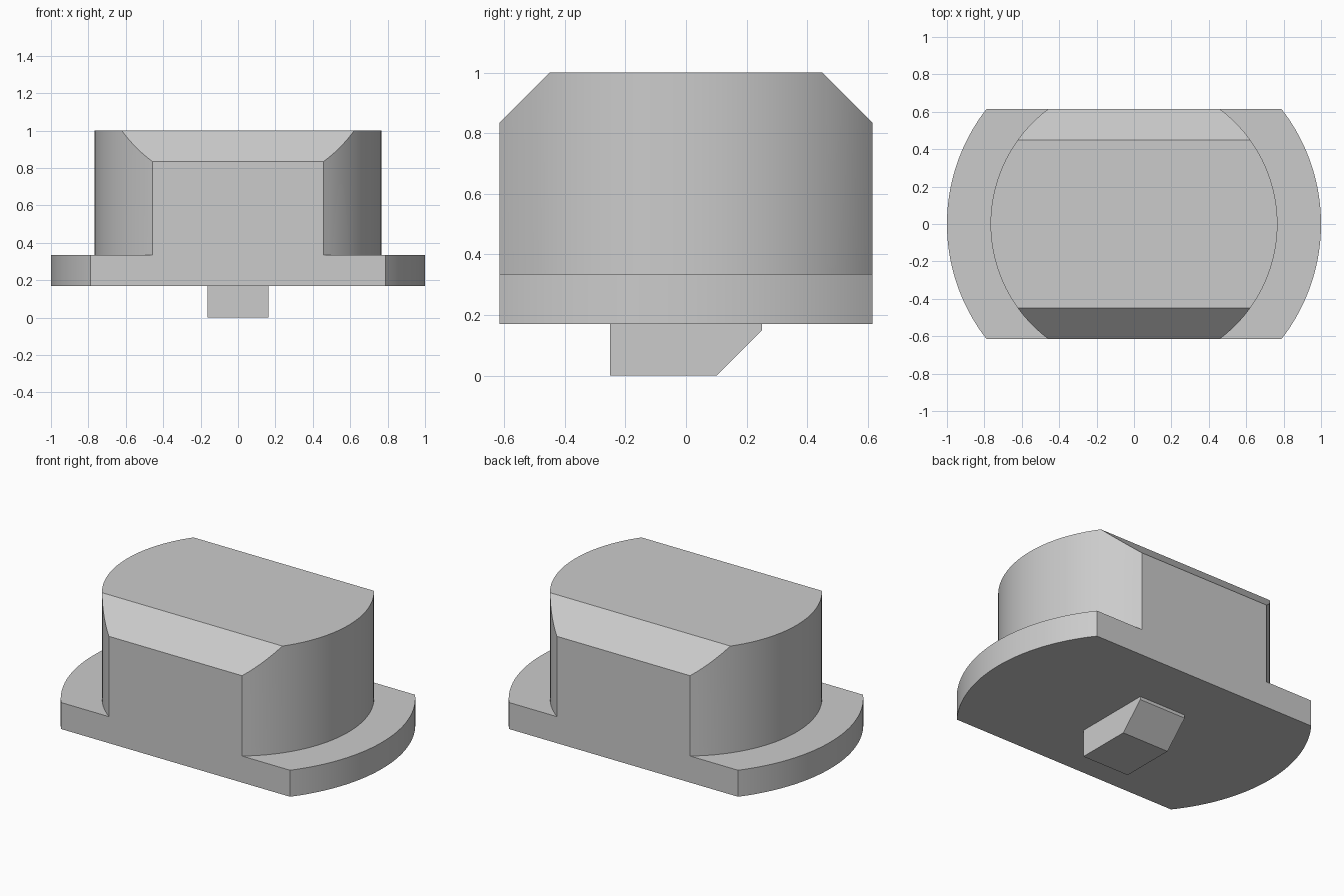
import bpy
import bmesh
from math import asin, cos, sin, pi, radians

cube = bpy.data.objects.get("Cube")
if cube:
    bpy.data.objects.remove(cube, do_unlink=True)

HALF_DEPTH = 0.615
BASE_Z, STEP_Z, TOP_Z = 0.17, 0.335, 1.0
ARC_STEPS = 40

grey = bpy.data.materials.new("plain grey")
grey.use_nodes = True
colour = (0.6, 0.6, 0.6, 1)
grey.diffuse_color = colour
grey.node_tree.nodes["Principled BSDF"].inputs["Base Color"].default_value = colour


def extrude_outline(points, direction):
    """Solid made by sweeping a closed outline along a direction."""
    bm = bmesh.new()
    face = bm.faces.new([bm.verts.new(p) for p in points])
    swept = bmesh.ops.extrude_face_region(bm, geom=[face], use_keep_orig=True)
    verts = [g for g in swept["geom"] if isinstance(g, bmesh.types.BMVert)]
    bmesh.ops.translate(bm, verts=verts, vec=direction)
    bmesh.ops.recalc_face_normals(bm, faces=bm.faces[:])
    return bm


def flat_sided_disc(radius, bottom, top):
    """Round disc with its front and back cut flat."""
    limit = asin(HALF_DEPTH / radius)
    points = []
    for start in (0, pi):
        for i in range(ARC_STEPS + 1):
            a = start - limit + 2 * limit * i / ARC_STEPS
            points.append((radius * cos(a), radius * sin(a), bottom))
    return extrude_outline(points, (0, 0, top - bottom))


def finish(bm, name):
    bmesh.ops.recalc_face_normals(bm, faces=bm.faces[:])
    mesh = bpy.data.meshes.new(name)
    bm.to_mesh(mesh)
    bm.free()
    mesh.materials.append(grey)
    mesh.shade_smooth()
    mesh.set_sharp_from_angle(angle=radians(30))
    obj = bpy.data.objects.new(name, mesh)
    bpy.context.scene.collection.objects.link(obj)
    return obj


# Wide flange
finish(flat_sided_disc(1.0, BASE_Z, STEP_Z), "flange")

# Tall body with bevelled front and back top edges
body = flat_sided_disc(0.767, STEP_Z, TOP_Z)
for side in (-1, 1):
    cut = bmesh.ops.bisect_plane(
        body, geom=body.verts[:] + body.edges[:] + body.faces[:],
        plane_co=(0, side * 0.45, TOP_Z), plane_no=(0, side, 1), clear_outer=True)
    rim = [g for g in cut["geom_cut"] if isinstance(g, bmesh.types.BMEdge)]
    bmesh.ops.holes_fill(body, edges=rim, sides=0)
finish(body, "body")

# Locating key underneath, with a sloped back
key_half = 0.163
profile = [(-0.25, 0), (0.1, 0), (0.25, 0.15), (0.25, BASE_Z), (-0.25, BASE_Z)]
key = extrude_outline([(-key_half, y, z) for y, z in profile], (2 * key_half, 0, 0))
finish(key, "locating_key")
